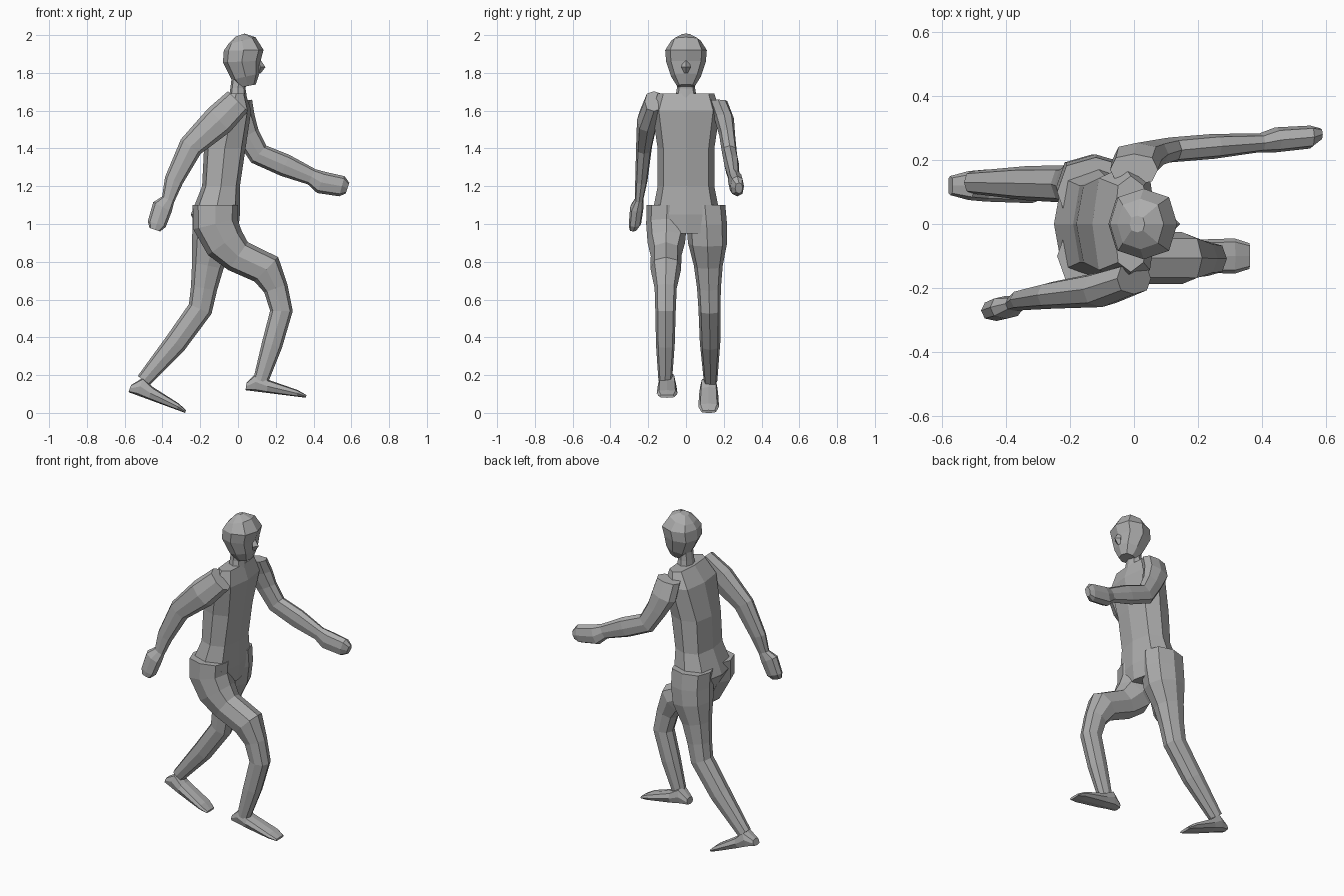
import bpy, bmesh, math
from mathutils import Vector

default_cube = bpy.data.objects.get("Cube")
if default_cube:
    bpy.data.objects.remove(default_cube, do_unlink=True)

# Single matte grey for the whole figure
grey = bpy.data.materials.new("plain_grey")
grey.use_nodes = True
colour = (0.42, 0.42, 0.42, 1)
grey.diffuse_color = colour
grey.node_tree.nodes["Principled BSDF"].inputs["Base Color"].default_value = colour


def boxier(value, power):
    """Push a unit circle coordinate outwards so the section grows squarer."""
    return math.copysign(abs(value) ** power, value)


def loft(name, sections, sides=8, power=0.8):
    """Skin flat-faced sections, each a centre, a half depth vector and a half width."""
    bm = bmesh.new()
    loops = []
    for centre, depth, width in sections:
        loop = []
        for side in range(sides):
            angle = math.tau * side / sides
            along = depth * boxier(math.cos(angle), power)
            across = width * boxier(math.sin(angle), power)
            loop.append(bm.verts.new(centre + along + Vector((0, across, 0))))
        loops.append(loop)
    for lower, upper in zip(loops, loops[1:]):
        for side in range(sides):
            following = (side + 1) % sides
            bm.faces.new((lower[side], lower[following], upper[following], upper[side]))
    bm.faces.new(loops[0])
    bm.faces.new(loops[-1])
    bmesh.ops.recalc_face_normals(bm, faces=bm.faces)
    mesh = bpy.data.meshes.new(name)
    bm.to_mesh(mesh)
    bm.free()
    mesh.materials.append(grey)
    part = bpy.data.objects.new(name, mesh)
    bpy.context.scene.collection.objects.link(part)


def limb(name, joints, start_y=0, end_y=0, flatness=1, **shape):
    """Follow joints (x, z, radius), with sections square to the path.
    The limb spreads sideways quickly at first, then more slowly."""
    last = len(joints) - 1
    path = []
    for index, (x, z, radius) in enumerate(joints):
        spread = (index / last) ** 0.6
        path.append(Vector((x, start_y + (end_y - start_y) * spread, z)))
    sections = []
    for index, (x, z, radius) in enumerate(joints):
        arriving = path[index] - path[max(index - 1, 0)]
        leaving = path[min(index + 1, last)] - path[index]
        heading = arriving.normalized() + leaving.normalized()
        normal = Vector((heading.z, 0, -heading.x)).normalized()
        sections.append((path[index], normal * radius, radius * flatness))
    loft(name, sections, **shape)


def foot(name, heel, toe, y):
    """Wedge on a straight sole: low heel, raised ankle, thin broad toes."""
    heel, toe = Vector((heel[0], y, heel[1])), Vector((toe[0], y, toe[1]))
    sole = toe - heel
    up = Vector((-sole.z, 0, sole.x)).normalized()
    sections = []
    for travel, height, width in ((0, .04, .03), (.15, .1, .045), (.35, .07, .05),
                                  (.85, .035, .055), (1, .015, .04)):
        half_height = up * height / 2
        sections.append((heel + sole * travel + half_height, half_height, width))
    loft(name, sections, power=0.65)


# Torso: level sections through crotch, hips, waist, chest and shoulders
torso_levels = ((-.1, .95, .1, .1), (-.12, 1.05, .13, .18), (-.09, 1.2, .1, .15),
                (-.07, 1.4, .11, .15), (-.03, 1.6, .1, .18), (-.01, 1.69, .05, .15))
loft("torso", [(Vector((x, 0, z)), Vector((depth, 0, 0)), width)
               for x, z, depth, width in torso_levels], power=0.65)

# Neck, head and nose
limb("neck", ((0, 1.65, .05), (0, 1.72, .04), (.01, 1.8, .04)), flatness=1.2)
limb("head", ((.05, 1.73, .045), (.04, 1.78, .075), (.02, 1.86, .1),
              (.03, 1.92, .105), (.02, 1.97, .075), (.01, 2, .025)), flatness=1.05)
limb("nose", ((.1, 1.88, .01), (.12, 1.83, .025), (.11, 1.8, .01)), sides=4)

# Right arm swings backwards and left arm reaches forwards, hands included
limb("right_arm", ((0, 1.65, .075), (-.1, 1.55, .085), (-.25, 1.41, .065),
                   (-.34, 1.23, .05), (-.37, 1.13, .035), (-.4, 1.09, .055),
                   (-.43, 1, .05), (-.44, .97, .03)),
     start_y=-.17, end_y=-.28, flatness=0.65)
limb("left_arm", ((0, 1.65, .075), (.01, 1.56, .08), (.05, 1.47, .065),
                  (.11, 1.37, .06), (.25, 1.31, .06), (.39, 1.25, .045),
                  (.44, 1.22, .06), (.55, 1.2, .055), (.58, 1.19, .03)),
     start_y=.17, end_y=.28, flatness=0.65)

# Right leg steps forwards on a bent knee
limb("right_leg", ((-.12, 1.1, .12), (-.12, 1, .12), (-.07, .9, .11),
                   (0, .83, .09), (.15, .76, .09), (.2, .66, .065),
                   (.23, .54, .06), (.18, .36, .055), (.12, .17, .04)),
     start_y=-.1, end_y=-.11, flatness=0.9)
foot("right_foot", heel=(.04, .12), toe=(.36, .08), y=-.1)

# Left leg trails behind, pushing off
limb("left_leg", ((-.12, 1.1, .12), (-.12, 1, .12), (-.13, .9, .115),
                  (-.16, .78, .085), (-.18, .66, .07), (-.2, .55, .065),
                  (-.33, .37, .06), (-.5, .17, .04)),
     start_y=.1, end_y=.13, flatness=0.9)
foot("left_foot", heel=(-.58, .11), toe=(-.28, 0), y=.12)
